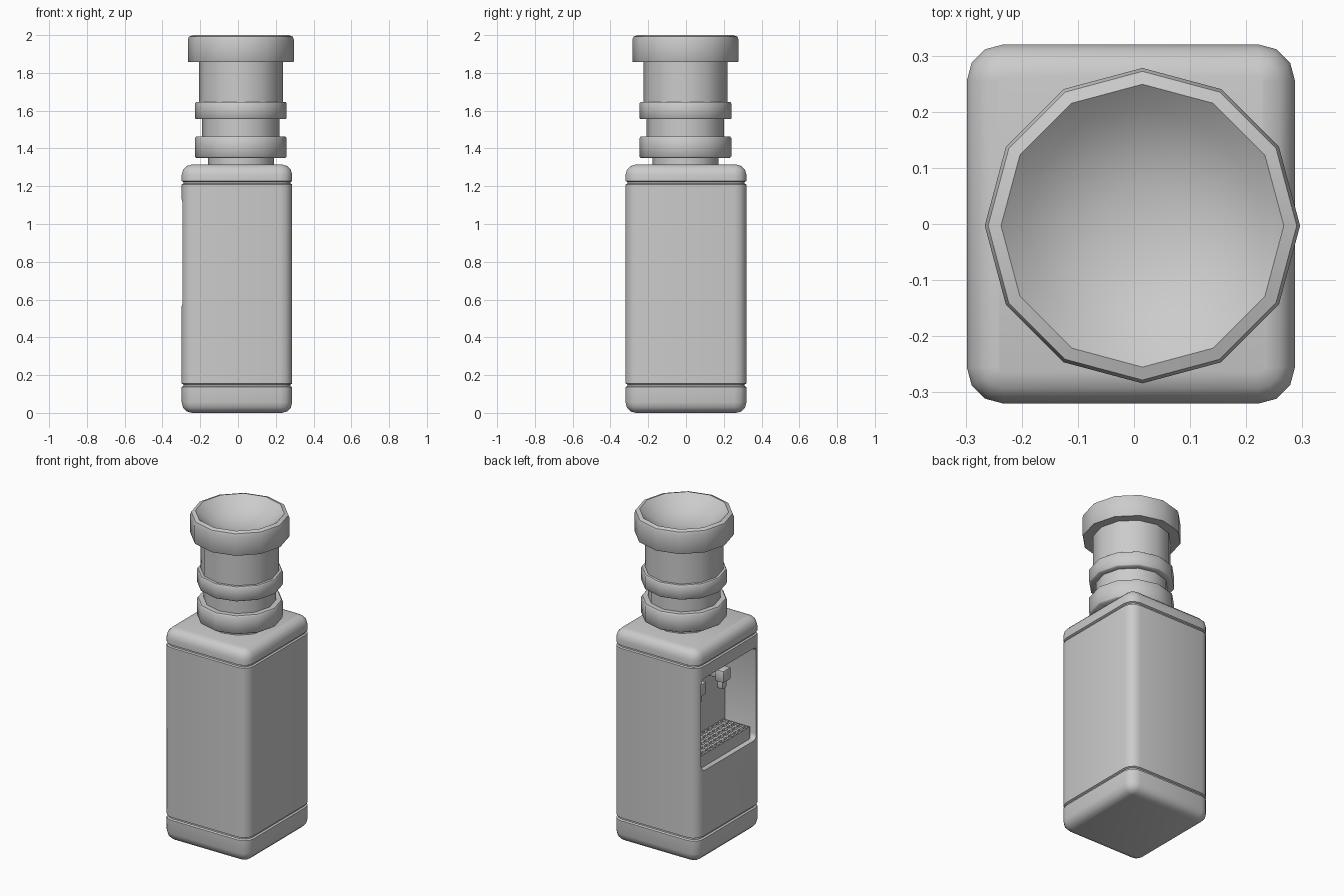
import bpy, bmesh, math
from mathutils import Vector

if "Cube" in bpy.data.objects:
    bpy.data.objects.remove(bpy.data.objects["Cube"])

grey = bpy.data.materials.new("light_grey")
grey.diffuse_color = (0.6, 0.6, 0.6, 1)
grey.use_nodes = True
grey.node_tree.nodes["Principled BSDF"].inputs["Base Color"].default_value = grey.diffuse_color


def finish(name, bm, angle=40):
    bmesh.ops.recalc_face_normals(bm, faces=bm.faces)
    me = bpy.data.meshes.new(name)
    bm.to_mesh(me)
    bm.free()
    me.materials.append(grey)
    ob = bpy.data.objects.new(name, me)
    bpy.context.collection.objects.link(ob)
    shade(ob, angle)
    return ob


def select(ob):
    bpy.ops.object.select_all(action='DESELECT')
    ob.select_set(True)
    bpy.context.view_layer.objects.active = ob


def shade(ob, angle=40):
    select(ob)
    bpy.ops.object.shade_smooth_by_angle(angle=math.radians(angle))


def stack(rings):
    """Skin a list of equal-length point rings, capping both ends."""
    bm = bmesh.new()
    loops = [[bm.verts.new(p) for p in r] for r in rings]
    n = len(loops[0])
    for a, b in zip(loops, loops[1:]):
        for i in range(n):
            j = (i + 1) % n
            bm.faces.new((a[i], a[j], b[j], b[i]))
    bm.faces.new(loops[0])
    bm.faces.new(loops[-1])
    return bm


def rounded_ring(z, inset, hx=0.2925, hy=0.32, r=0.065, cx=-0.0055):
    rad = max(r - inset, 0.006)
    pts = []
    for k, (sx, sy) in enumerate(((1, 1), (-1, 1), (-1, -1), (1, -1))):
        for s in range(4):
            a = math.radians(90 * k + 30 * s)
            pts.append((cx + sx * (hx - inset - rad) + rad * math.cos(a),
                        sy * (hy - inset - rad) + rad * math.sin(a), z))
    return pts


def box(name, lo, hi, bevel=0.0, axis=None, segments=2):
    lo, hi = Vector(lo), Vector(hi)
    bm = bmesh.new()
    bmesh.ops.create_cube(bm, size=1)
    for v in bm.verts:
        v.co = Vector([(lo[i] + hi[i]) / 2 + v.co[i] * (hi[i] - lo[i]) for i in range(3)])
    if bevel:
        edges = [e for e in bm.edges if axis is None or
                 abs((e.verts[0].co - e.verts[1].co).normalized()[axis]) > 0.9]
        bmesh.ops.bevel(bm, geom=edges, offset=bevel, segments=segments,
                        profile=0.5, affect='EDGES')
    return finish(name, bm)


# Cabinet: rounded base, grooved seams, rounded top
R = 0.055
sections = [(R * (1 - math.sin(t)), R * (1 - math.cos(t)))
            for t in (math.pi / 2, math.pi / 3, math.pi / 6, 0)]
sections += [(0.137, 0), (0.142, 0.010), (0.150, 0.010), (0.155, 0),
             (1.210, 0), (1.214, 0.010), (1.222, 0.010), (1.227, 0)]
sections += [(1.315 - z, i) for z, i in reversed(sections[:4])]
cabinet = finish("cabinet", stack([rounded_ring(z, i) for z, i in sections]))

# Dispensing alcove cut into the -x side
cutter = box("alcove_cutter", (-0.5, -0.27, 0.56), (-0.08, 0.27, 1.135), 0.03, axis=0, segments=3)
select(cabinet)
mod = cabinet.modifiers.new("alcove", 'BOOLEAN')
mod.operation, mod.object, mod.solver = 'DIFFERENCE', cutter, 'EXACT'
bpy.ops.object.modifier_apply(modifier=mod.name)
bpy.data.objects.remove(cutter)
shade(cabinet)

# Drip tray with a perforated top
box("drip_tray", (-0.265, -0.25, 0.555), (-0.078, 0.25, 0.62))
bm = bmesh.new()
NX, NY = 5, 11
grid = [[bm.verts.new((-0.265 + 0.187 * i / NX, -0.25 + 0.5 * j / NY, 0.635))
         for j in range(NY + 1)] for i in range(NX + 1)]
for i in range(NX):
    for j in range(NY):
        bm.faces.new((grid[i][j], grid[i + 1][j], grid[i + 1][j + 1], grid[i][j + 1]))
holes = list(bm.faces)
border = [e for e in bm.edges if e.is_boundary]
skirt = bmesh.ops.extrude_edge_only(bm, edges=border)
for v in [g for g in skirt["geom"] if isinstance(g, bmesh.types.BMVert)]:
    v.co.z = 0.62
bmesh.ops.inset_individual(bm, faces=holes, thickness=0.009)
walls = bmesh.ops.inset_individual(bm, faces=holes, thickness=0.0005)
for v in {v for f in holes for v in f.verts}:
    v.co.z = 0.622
finish("drip_grille", bm, 30)

# Pair of taps
for side, y in (("left", 0.12), ("right", -0.12)):
    box(f"tap_arm_{side}", (-0.15, y - 0.025, 0.965), (-0.075, y + 0.025, 1.01), 0.006)
    box(f"tap_head_{side}", (-0.20, y - 0.038, 0.95), (-0.14, y + 0.038, 1.025), 0.008)
    box(f"tap_spout_{side}", (-0.182, y - 0.02, 0.90), (-0.145, y + 0.02, 0.955), 0.005)

# Twelve-sided water bottle with ribs and a dished end
profile = [(0.175, 1.30), (0.175, 1.35), (0.236, 1.35), (0.243, 1.357), (0.243, 1.455),
           (0.236, 1.464), (0.205, 1.464), (0.205, 1.555), (0.238, 1.555), (0.243, 1.56),
           (0.243, 1.638), (0.238, 1.645), (0.222, 1.645), (0.222, 1.857), (0.278, 1.857),
           (0.281, 1.862), (0.281, 1.975), (0.275, 1.992), (0.252, 2.0),
           (0.21, 1.965), (0.15, 1.93), (0.08, 1.91), (0.02, 1.905)]
rings = [[(0.015 + r * math.cos(math.tau * k / 12), -0.003 + r * math.sin(math.tau * k / 12), z)
          for k in range(12)] for r, z in profile]
finish("bottle", stack(rings), 50)
